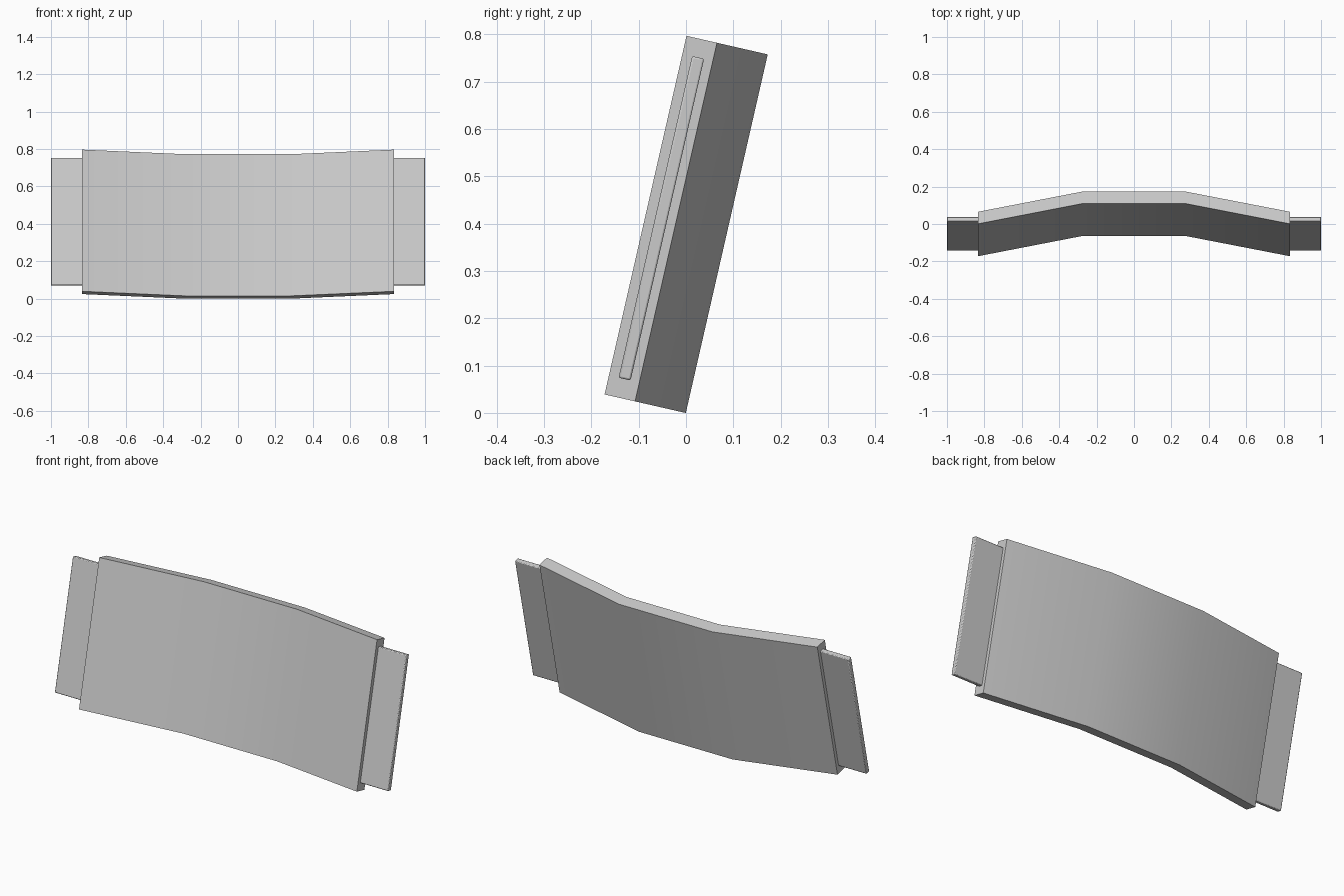
import bpy, bmesh, math

if "Cube" in bpy.data.objects:
    bpy.data.objects.remove(bpy.data.objects["Cube"])

TILT = math.radians(-12.87)
BASE = (0, -0.172, 0.039)


def extrude_profile(name, pts, z0, z1, bevel=0.0):
    """Extrude an (x, depth) outline along the leaning height axis."""
    bm = bmesh.new()
    face = bm.faces.new([bm.verts.new((x, d, z0)) for x, d in pts])
    ext = bmesh.ops.extrude_face_region(bm, geom=[face])
    bmesh.ops.translate(bm, vec=(0, 0, z1 - z0),
                        verts=[v for v in ext["geom"] if isinstance(v, bmesh.types.BMVert)])
    bmesh.ops.recalc_face_normals(bm, faces=bm.faces)
    me = bpy.data.meshes.new(name)
    bm.to_mesh(me)
    bm.free()
    ob = bpy.data.objects.new(name, me)
    bpy.context.collection.objects.link(ob)
    ob.location = BASE
    ob.rotation_euler = (TILT, 0, 0)
    if bevel:
        mod = ob.modifiers.new("soft_edges", "BEVEL")
        mod.width, mod.segments = bevel, 2
    bpy.ops.object.select_all(action='DESELECT')
    ob.select_set(True)
    bpy.context.view_layer.objects.active = ob
    bpy.ops.object.shade_smooth_by_angle(angle=math.radians(30))
    return ob


# curved panel: three facets with constant depth thickness
front = [(-0.833, 0), (-0.28, 0.11), (0.28, 0.11), (0.833, 0)]
back = [(x, d + 0.066) for x, d in reversed(front)]
extrude_profile("curved_panel", front + back, 0, 0.777)

# thin mounting tabs at both ends
for side, sx in (("left", -1), ("right", 1)):
    tab = [(sx * 0.82, 0.021), (sx, 0.021), (sx, 0.047), (sx * 0.82, 0.047)]
    extrude_profile(side + "_tab", tab, 0.041, 0.738, bevel=0.004)
